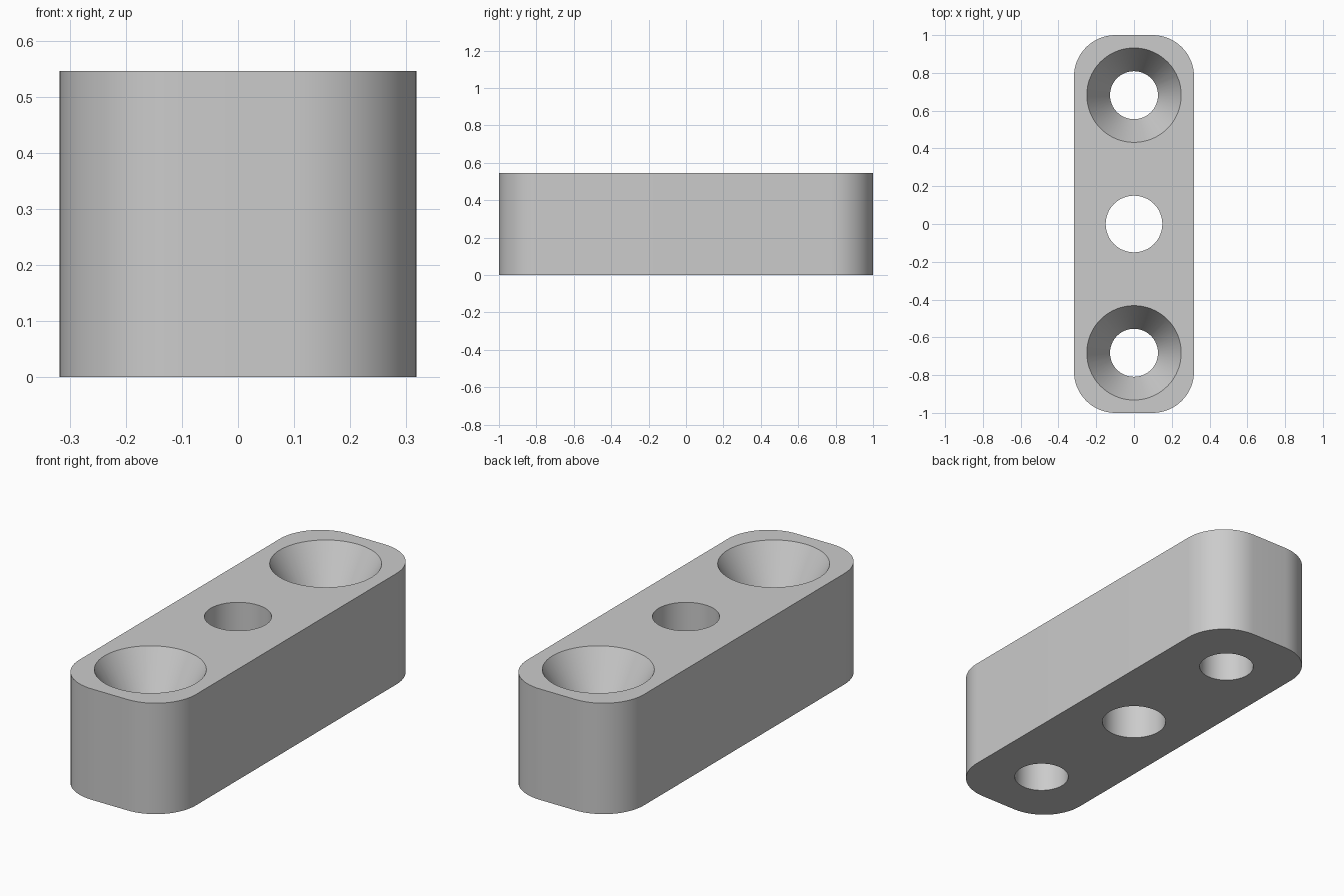
import bpy
import bmesh
from math import pi, sin, cos, radians

if "Cube" in bpy.data.objects:
    bpy.data.objects.remove(bpy.data.objects["Cube"], do_unlink=True)

HALF_X, HALF_Y, HEIGHT, CORNER = 0.318, 1.0, 0.546, 0.22

grey = bpy.data.materials.new("plain grey")
grey.use_nodes = True
grey.diffuse_color = (0.6, 0.6, 0.6, 1)
grey.node_tree.nodes["Principled BSDF"].inputs["Base Color"].default_value = (0.6, 0.6, 0.6, 1)


def make_object(name, bm):
    bmesh.ops.recalc_face_normals(bm, faces=bm.faces)
    mesh = bpy.data.meshes.new(name)
    bm.to_mesh(mesh)
    bm.free()
    mesh.materials.append(grey)
    obj = bpy.data.objects.new(name, mesh)
    bpy.context.collection.objects.link(obj)
    return obj


def rounded_block(name, segments=16):
    """Rounded rectangle extruded upward from the ground."""
    bm = bmesh.new()
    verts = []
    for i, (sx, sy) in enumerate([(1, 1), (-1, 1), (-1, -1), (1, -1)]):
        for k in range(segments + 1):
            a = (i + k / segments) * pi / 2
            verts.append(bm.verts.new((sx * (HALF_X - CORNER) + CORNER * cos(a),
                                       sy * (HALF_Y - CORNER) + CORNER * sin(a), 0)))
    base = bm.faces.new(verts)
    top = bmesh.ops.extrude_face_region(bm, geom=[base])["geom"]
    bmesh.ops.translate(bm, vec=(0, 0, HEIGHT),
                        verts=[v for v in top if isinstance(v, bmesh.types.BMVert)])
    return make_object(name, bm)


def turned_cutter(name, y, profile, sides=64):
    """Solid of revolution from (radius, height) pairs."""
    bm = bmesh.new()
    rings = [[bm.verts.new((r * cos(2 * pi * k / sides), y + r * sin(2 * pi * k / sides), z))
              for k in range(sides)] for r, z in profile]
    for low, high in zip(rings, rings[1:]):
        for k in range(sides):
            n = (k + 1) % sides
            bm.faces.new((low[k], low[n], high[n], high[k]))
    bm.faces.new(rings[0])
    bm.faces.new(rings[-1])
    obj = make_object(name, bm)
    obj.hide_render = True
    return obj


# Block body
block = rounded_block("spacer_block")

# Straight centre hole and two countersunk end holes
straight = [(0.15, -0.1), (0.15, HEIGHT + 0.1)]
countersunk = [(0.127, -0.1), (0.127, HEIGHT - 0.215),
               (0.25, HEIGHT), (0.25, HEIGHT + 0.1)]
cutters = [turned_cutter("centre_hole_cutter", 0, straight)]
for label, y in (("front", -0.682), ("back", 0.682)):
    cutters.append(turned_cutter(label + "_hole_cutter", y, countersunk))

bpy.ops.object.select_all(action="DESELECT")
block.select_set(True)
bpy.context.view_layer.objects.active = block
for cutter in cutters:
    mod = block.modifiers.new(cutter.name, "BOOLEAN")
    mod.operation = "DIFFERENCE"
    mod.solver = "EXACT"
    mod.object = cutter
    bpy.ops.object.modifier_apply(modifier=mod.name)
    bpy.data.objects.remove(cutter, do_unlink=True)

bpy.ops.object.shade_smooth_by_angle(angle=radians(25))
